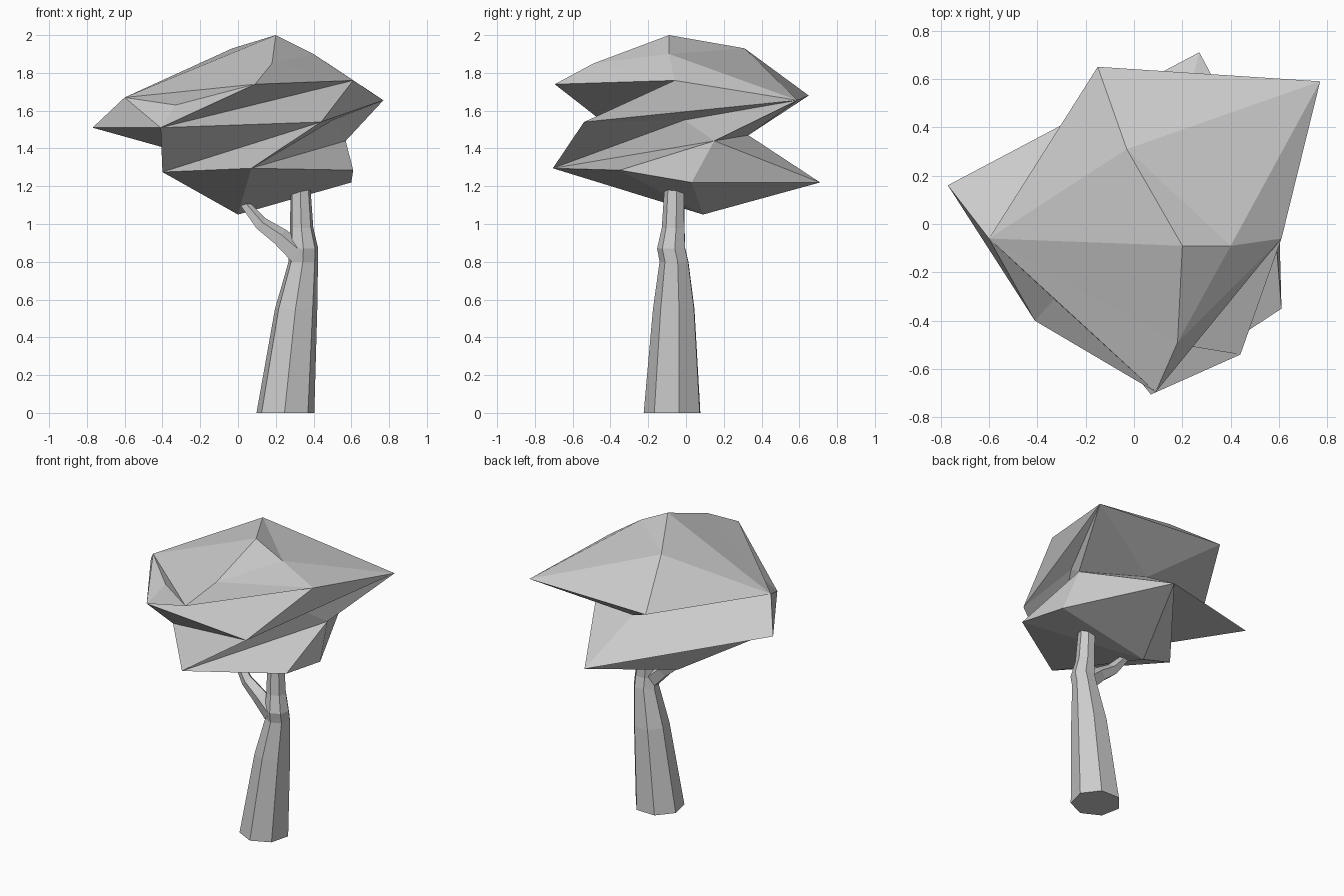
import bpy, bmesh, math
from mathutils import Vector

if "Cube" in bpy.data.objects:
    bpy.data.objects.remove(bpy.data.objects["Cube"])


def finish(bm, name):
    bmesh.ops.recalc_face_normals(bm, faces=bm.faces[:])
    mesh = bpy.data.meshes.new(name)
    bm.to_mesh(mesh)
    bm.free()
    obj = bpy.data.objects.new(name, mesh)
    bpy.context.collection.objects.link(obj)
    return obj


def tube(name, rings, sides, axis, turn=0.0):
    """Flat-sided tube through (x, y, z, radius) rings that all face along axis."""
    bm = bmesh.new()
    q = Vector((0, 0, 1)).rotation_difference(Vector(axis).normalized())
    loops = []
    for x, y, z, r in rings:
        loop = []
        for i in range(sides):
            a = turn + math.tau * i / sides
            offset = q @ Vector((r * math.cos(a), r * math.sin(a), 0))
            loop.append(bm.verts.new(Vector((x, y, z)) + offset))
        loops.append(loop)
    for lo, hi in zip(loops, loops[1:]):
        for i in range(sides):
            j = (i + 1) % sides
            bm.faces.new((lo[i], lo[j], hi[j], hi[i]))
    bm.faces.new(loops[0])
    bm.faces.new(loops[-1])
    return finish(bm, name)


# Trunk: leaning seven-sided taper with a swelling at the fork
tube("trunk", [(0.25, -0.067, 0, 0.157), (0.307, -0.06, 0.55, 0.115),
               (0.345, -0.06, 0.8, 0.08), (0.348, -0.075, 0.87, 0.078),
               (0.337, -0.065, 0.98, 0.063), (0.33, -0.06, 1.2, 0.054)],
     7, (0, 0, 1), 0.2)

# Side branch reaching up into the leaves
tube("branch", [(0.32, -0.08, 0.84, 0.065), (0.22, -0.08, 0.93, 0.052),
                (0.12, -0.07, 1.0, 0.04), (0.03, -0.05, 1.11, 0.026)],
     5, (-0.75, 0, 0.65))

# Canopy: corners of the jagged, folded foliage
corners = {
    # crown
    "P": (0.20, -0.09, 2.00), "A": (-0.03, 0.31, 1.93),
    "S": (0.40, -0.09, 1.90), "T": (0.18, -0.49, 1.85),
    # upper rim
    "B": (-0.15, 0.65, 1.68), "C": (0.77, 0.59, 1.655), "D": (0.61, -0.06, 1.76),
    "E": (0.09, -0.695, 1.74), "F": (-0.60, -0.06, 1.67), "R": (-0.33, -0.31, 1.63),
    # middle rim
    "G": (-0.77, 0.16, 1.51), "I": (-0.41, -0.40, 1.51), "K": (0.44, -0.54, 1.54),
    # recessed folds at the back and right
    "W": (0.57, 0.15, 1.44), "V": (0.17, 0.33, 1.47), "U": (0.50, -0.01, 1.55),
    # lower rim and underside
    "M": (-0.40, -0.13, 1.275), "L": (0.07, -0.705, 1.295), "N": (0.61, -0.35, 1.285),
    "O": (0.60, 0.03, 1.22), "J": (0.27, 0.71, 1.22), "Q": (0.00, 0.09, 1.05),
}
bm = bmesh.new()
v = {k: bm.verts.new(co) for k, co in corners.items()}


def fan(hub, rim):
    for a, b in zip(rim, rim[1:]):
        bm.faces.new((v[hub], v[a], v[b]))


def strip(path):
    for a, b, c in zip(path, path[1:], path[2:]):
        bm.faces.new((v[a], v[b], v[c]))


fan("F", "PTERIGJVBAP")    # left shoulder
fan("R", "EI")             # dent in the left shoulder
fan("C", "SDKUWVBAS")      # right spike
fan("U", "KLW")            # fold under the right spike
fan("S", "DTPA")           # crown ridge
strip("TEDIKML")           # zigzag front tiers
fan("W", "LNOJV")          # right recess
fan("I", "GJM")            # left underside
fan("Q", "MLNOJM")         # bottom
finish(bm, "canopy")
